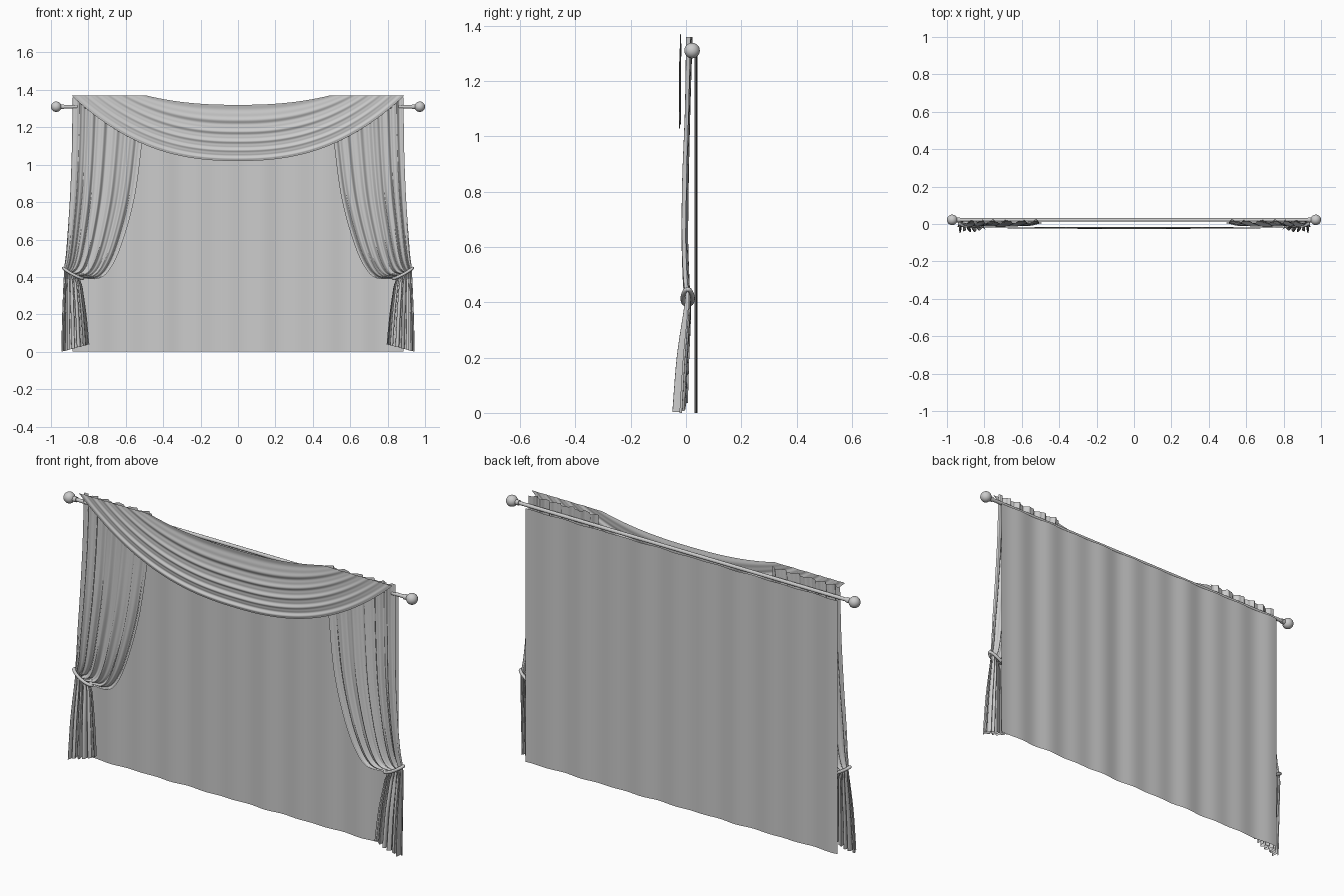
import bpy, math
from math import sin, pi

if "Cube" in bpy.data.objects:
    bpy.data.objects.remove(bpy.data.objects["Cube"])

def sheet(name, f, nu, nv):
    """Smooth cloth surface from f(u, v), both 0..1."""
    verts = [f(i / nu, j / nv) for j in range(nv + 1) for i in range(nu + 1)]
    w = nu + 1
    faces = [(j*w + i, j*w + i + 1, (j+1)*w + i + 1, (j+1)*w + i)
             for j in range(nv) for i in range(nu)]
    me = bpy.data.meshes.new(name)
    me.from_pydata(verts, [], faces)
    me.polygons.foreach_set("use_smooth", [True] * len(faces))
    ob = bpy.data.objects.new(name, me)
    bpy.context.collection.objects.link(ob)
    return ob

def spline(pts, t):
    """Catmull-Rom through evenly spaced keys."""
    n = len(pts) - 1
    i = min(int(t * n), n - 1)
    f = t * n - i
    p0, p1, p2, p3 = (pts[max(0, min(n, k))] for k in (i - 1, i, i + 1, i + 2))
    return [0.5 * (2*b + (c - a)*f + (2*a - 5*b + 4*c - d)*f*f + (3*b - a - 3*c + d)*f**3)
            for a, b, c, d in zip(p0, p1, p2, p3)]

# back panel with soft pleats
def panel(u, v):
    y = 0.036 + 0.003 * sin(u * 2*pi * 10) + 0.002 * sin(u * 2*pi * 6.3 + 1)
    return (-0.885 + 1.77 * u, y, 1.30 * (1 - v))
sheet("back_panel", panel, 200, 12)

# side curtains: outer and inner edges (x, z), and per-row fold centre / depth (y)
OUTER = [(.885, 1.36), (.888, 1.1), (.897, .85), (.91, .65), (.92, .52), (.928, .46),
         (.93, .425), (.933, .37), (.94, .2), (.945, 0)]
INNER = [(.49, 1.36), (.515, 1.1), (.552, .83), (.61, .61), (.67, .465), (.735, .395),
         (.835, .388), (.83, .34), (.81, .2), (.795, .04)]
DEPTH = [(.012, .012), (.006, .010), (-.002, .012), (-.004, .012), (.0, .012), (.004, .011),
         (.007, .010), (.004, .013), (-.012, .020), (-.023, .023)]

def curtain(side):
    def f(u, v):
        (xo, zo), (xi, zi), (yc, a) = spline(OUTER, v), spline(INNER, v), spline(DEPTH, v)
        ph = 2*pi * (6 * u + 0.25 * sin(5 * u))
        fold = 0.75 * sin(ph) + 0.25 * sin(2.3 * ph + 1)
        tail = max(0, min(1, (v - 0.6) * 5))
        x = xo + (xi - xo) * u + 0.006 * tail * sin(2 * ph) * u * (1 - u) * 4
        y = yc + a * fold + 0.014 * max(0, v - 0.75) * 4 * (u - 0.4)
        return (side * x, y, zo + (zi - zo) * u)
    return f

def tieback(side):
    cu = bpy.data.curves.new("tieback", 'CURVE')
    cu.dimensions = '3D'
    cu.bevel_depth, cu.bevel_resolution = 0.008, 3
    sp = cu.splines.new('POLY')
    sp.points.add(31)
    for k, p in enumerate(sp.points):
        t = 2*pi * k / 32
        c = math.cos(t)
        p.co = (side * (.882 + .052 * c), .006 + .018 * sin(t), .413 + .028 * c + .006 * c * c, 1)
    sp.use_cyclic_u = True
    ob = bpy.data.objects.new("tieback", cu)
    bpy.context.collection.objects.link(ob)

# draped swag: nested hanging curves widening toward the hem
def swag(u, v):
    s = 2 * u - 1
    w, d = 0.49 + 0.40 * v, 0.05 + 0.30 * v
    hang = 1 - abs(s) ** 2.4
    ph = 2*pi * (5 * v ** 1.4)
    y = -0.019 + (0.0035 * sin(ph) + 0.0015 * sin(2.1 * ph)) * (0.35 + 0.65 * hang) - 0.002 * hang
    return (w * s, y, 1.37 - d * hang)
sheet("swag", swag, 96, 80)

# rod
def smooth():
    bpy.ops.object.shade_smooth_by_angle()
bpy.ops.mesh.primitive_cylinder_add(vertices=24, radius=0.009, depth=1.92,
                                    location=(0, .022, 1.31), rotation=(0, pi/2, 0))
bpy.context.object.name = "rod"
smooth()

for side in (-1, 1):
    sheet("side_curtain", curtain(side), 160, 90)
    tieback(side)
    # finial ball and collar
    bpy.ops.mesh.primitive_uv_sphere_add(segments=32, ring_count=16, radius=0.028,
                                         location=(side * .972, .022, 1.31))
    bpy.context.object.name = "finial"
    smooth()
    bpy.ops.mesh.primitive_cylinder_add(vertices=24, radius=0.013, depth=0.02,
                                        location=(side * .94, .022, 1.31), rotation=(0, pi/2, 0))
    bpy.context.object.name = "finial_collar"
    smooth()
